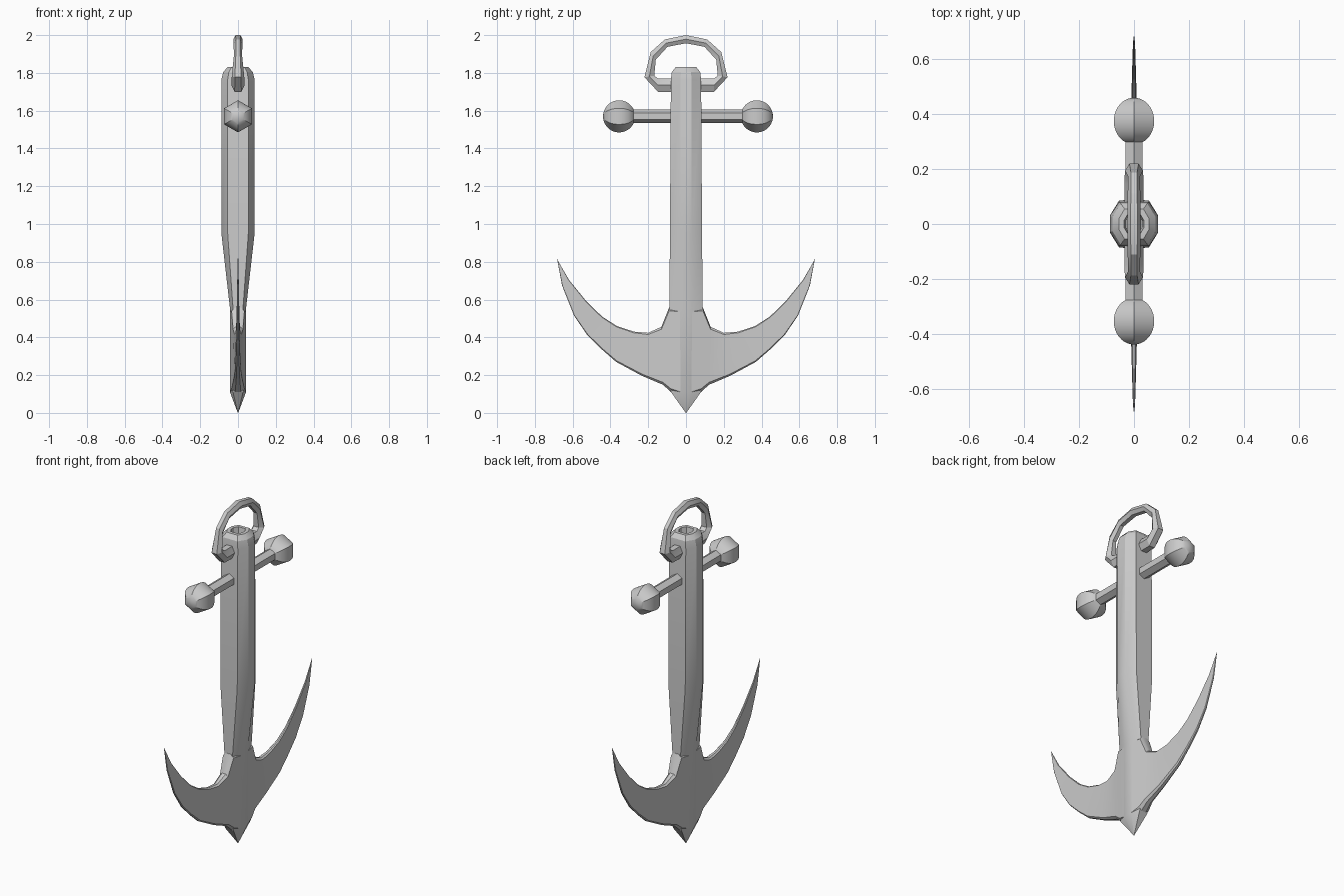
import bpy, bmesh, math
from mathutils import Vector, Matrix

if "Cube" in bpy.data.objects:
    bpy.data.objects.remove(bpy.data.objects["Cube"])


def finish(name, bm, mirror=False):
    bmesh.ops.remove_doubles(bm, verts=bm.verts, dist=0.0002)
    bmesh.ops.recalc_face_normals(bm, faces=bm.faces)
    me = bpy.data.meshes.new(name)
    bm.to_mesh(me)
    bm.free()
    ob = bpy.data.objects.new(name, me)
    bpy.context.collection.objects.link(ob)
    if mirror:
        m = ob.modifiers.new("Mirror", 'MIRROR')
        m.use_axis = (False, True, False)
        m.merge_threshold = 0.001
    bpy.ops.object.select_all(action='DESELECT')
    ob.select_set(True)
    bpy.context.view_layer.objects.active = ob
    bpy.ops.object.shade_smooth_by_angle(angle=math.radians(25))
    return ob


def loft(rings, caps=True):
    """Skin a list of equal-length closed cross-sections."""
    bm = bmesh.new()
    rows = [[bm.verts.new(p) for p in r] for r in rings]
    n = len(rows[0])
    for a, b in zip(rows, rows[1:]):
        for i in range(n):
            j = (i + 1) % n
            bm.faces.new((a[i], a[j], b[j], b[i]))
    if caps:
        bm.faces.new(rows[0])
        bm.faces.new(rows[-1])
    return bm


# Shank: eight-sided column, flattened toward the crown, dished top
def octagon(z, a, b):
    return [(a, -.36 * b, z), (a, .36 * b, z), (.62 * a, b, z), (-.62 * a, b, z),
            (-a, .36 * b, z), (-a, -.36 * b, z), (-.62 * a, -b, z), (.62 * a, -b, z)]


shank = [(0, .001, .001), (.111, .043, .08), (.557, .043, .088), (.95, .088, .085),
         (1.765, .088, .08), (1.805, .078, .075), (1.83, .055, .055),
         (1.83, .036, .036), (1.79, .03, .03)]
finish("shank", loft([octagon(*s) for s in shank]))


# Arms: crescent blade, (lower y, z, upper y, z, half thickness) per station
def blade(y0, z0, y1, z1, t):
    lo, up = Vector((0, y0, z0)), Vector((0, y1, z1))
    d = (up - lo).normalized() * min(t * .5, (up - lo).length * .3)
    x = Vector((t, 0, 0))
    e = x * .45
    return [lo - e, lo + e, lo + d + x, up - d + x,
            up + e, up - e, up - d - x, lo + d - x]


arm = [(.03, .09, .03, .557, .043), (.08, .111, .09, .557, .034),
       (.122, .149, .13, .456, .026), (.233, .196, .2, .424, .018),
       (.37, .27, .275, .43, .013), (.45, .34, .366, .46, .010),
       (.524, .414, .444, .51, .008), (.593, .515, .53, .594, .006),
       (.656, .674, .62, .705, .004), (.683, .817, .678, .806, .0015)]
finish("arms", loft([blade(*s) for s in arm]), mirror=True)


# Shackle: six-sided ring, (inner y, z, outer y, z, half width) per station
def link(y0, z0, y1, z1, w):
    a, b = Vector((0, y0, z0)), Vector((0, y1, z1))
    m = (a + b) / 2
    x = Vector((w, 0, 0))
    h = x * .5
    return [a - h, a + h, m + x, b + h, b - h, m - x]


half_ring = [(0, 1.77, 0, 1.70, .035), (.148, 1.77, .148, 1.70, .035),
             (.168, 1.785, .22, 1.777, .033), (.16, 1.87, .187, 1.91, .022),
             (.098, 1.938, .112, 1.977, .023), (0, 1.957, 0, 2.0, .025)]
finish("shackle", loft([link(*s) for s in half_ring], caps=False), mirror=True)


# Stock: hexagonal bar through the shank
def hexagon(y, r):
    return [(r * math.sin(k * math.pi / 3), y, 1.57 + r * math.cos(k * math.pi / 3))
            for k in range(6)]


finish("stock_bar", loft([hexagon(-.35, .036), hexagon(.37, .036)]))

# Ball ends: six-sided spheres, poles along the bar
for name, y in (("ball_left", -.354), ("ball_right", .375)):
    bm = bmesh.new()
    bmesh.ops.create_uvsphere(bm, u_segments=6, v_segments=24, radius=.085)
    turn = Matrix.Rotation(math.radians(90), 4, 'X') @ Matrix.Rotation(math.radians(30), 4, 'Z')
    bmesh.ops.transform(bm, verts=bm.verts, matrix=turn)
    top = max(v.co.z for v in bm.verts)
    if top < .08:  # keep a corner pointing up
        bmesh.ops.rotate(bm, verts=bm.verts, cent=(0, 0, 0),
                         matrix=Matrix.Rotation(math.radians(30), 3, 'Y'))
    bmesh.ops.translate(bm, verts=bm.verts, vec=(0, y, 1.57))
    finish(name, bm)
